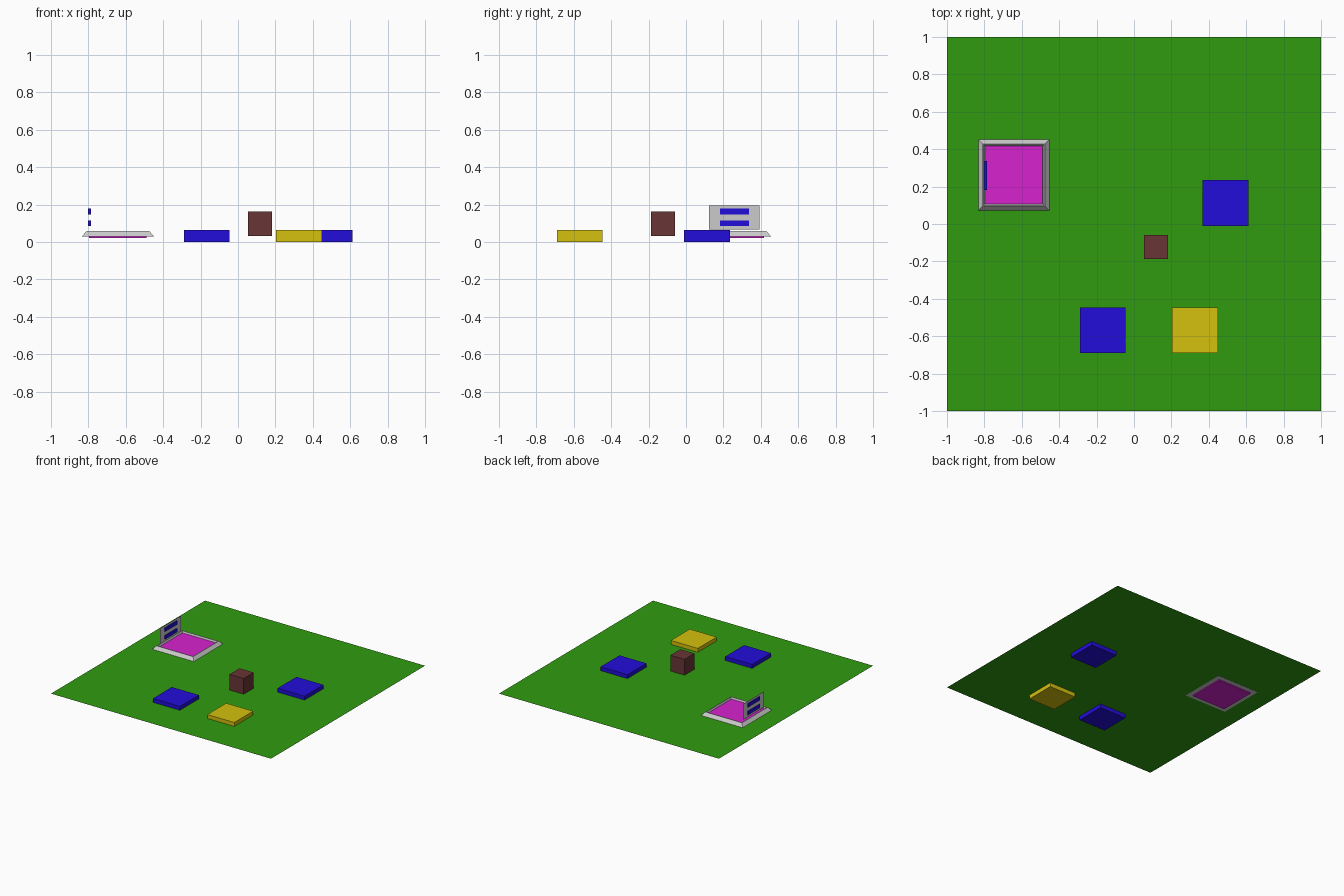
import bpy, bmesh

if "Cube" in bpy.data.objects:
    bpy.data.objects.remove(bpy.data.objects["Cube"])

GROUND = 0.033


def material(name, rgb):
    m = bpy.data.materials.new(name)
    m.diffuse_color = (*rgb, 1)
    m.use_nodes = True
    m.node_tree.nodes["Principled BSDF"].inputs["Base Color"].default_value = m.diffuse_color
    return m


green = material("green", (0.03, 0.33, 0.005))
blue = material("blue", (0.016, 0.004, 0.7))
yellow = material("yellow", (0.66, 0.53, 0.004))
magenta = material("magenta", (0.68, 0.016, 0.62))
brown = material("brown", (0.14, 0.035, 0.035))


def finish(name, bm, mat=None):
    mesh = bpy.data.meshes.new(name)
    bm.to_mesh(mesh)
    bm.free()
    ob = bpy.data.objects.new(name, mesh)
    bpy.context.collection.objects.link(ob)
    if mat:
        mesh.materials.append(mat)
    return ob


def box(name, centre, size, mat=None):
    bm = bmesh.new()
    bmesh.ops.create_cube(bm, size=1)
    bmesh.ops.scale(bm, vec=size, verts=bm.verts)
    bmesh.ops.translate(bm, vec=centre, verts=bm.verts)
    return finish(name, bm, mat)


def sheet(name, corners, mat=None):
    bm = bmesh.new()
    bm.faces.new([bm.verts.new(c) for c in corners])
    return finish(name, bm, mat)


# Flat lawn, passing through the middle of the pads
sheet("lawn", [(x, y, GROUND) for x, y in ((-1, -1), (1, -1), (1, 1), (-1, 1))], green)

# Square pads half sunk in the lawn
for name, x, y, mat in (("front_left_pad", -0.167, -0.568, blue),
                        ("right_pad", 0.49, 0.112, blue),
                        ("front_right_pad", 0.327, -0.568, yellow)):
    box(name, (x, y, 0.0325), (0.245, 0.245, 0.065), mat)

# Loose crate on the lawn
box("crate", (0.118, -0.122, 0.098), (0.128, 0.128, 0.13), brown)

# Portal frame: a sloped section swept round a square
PX, PY = -0.642, 0.262
section = [(0.193, 0.029), (0.167, 0.059), (0.162, 0.059), (0.152, 0.029)]
bm = bmesh.new()
rings = [[bm.verts.new((PX + sx * h, PY + sy * h, z))
          for sx, sy in ((-1, -1), (1, -1), (1, 1), (-1, 1))] for h, z in section]
for r in range(len(section)):
    a, b = rings[r], rings[(r + 1) % len(section)]
    for i in range(4):
        j = (i + 1) % 4
        bm.faces.new((a[i], a[j], b[j], b[i]))
bmesh.ops.recalc_face_normals(bm, faces=bm.faces)
finish("portal_frame", bm)

# Glowing portal slab inside the frame
box("portal_slab", (PX, PY, 0.033), (0.308, 0.308, 0.025), magenta)

# Upright sign sheet with two plain bars in place of the writing
SX, SY = -0.794, 0.258
sheet("sign_panel", [(SX, SY - 0.135, 0.066), (SX, SY + 0.135, 0.066),
                     (SX, SY + 0.135, 0.195), (SX, SY - 0.135, 0.195)])
for name, z in (("sign_upper_bar", 0.163), ("sign_lower_bar", 0.1)):
    box(name, (SX, SY, z), (0.014, 0.155, 0.03), blue)
